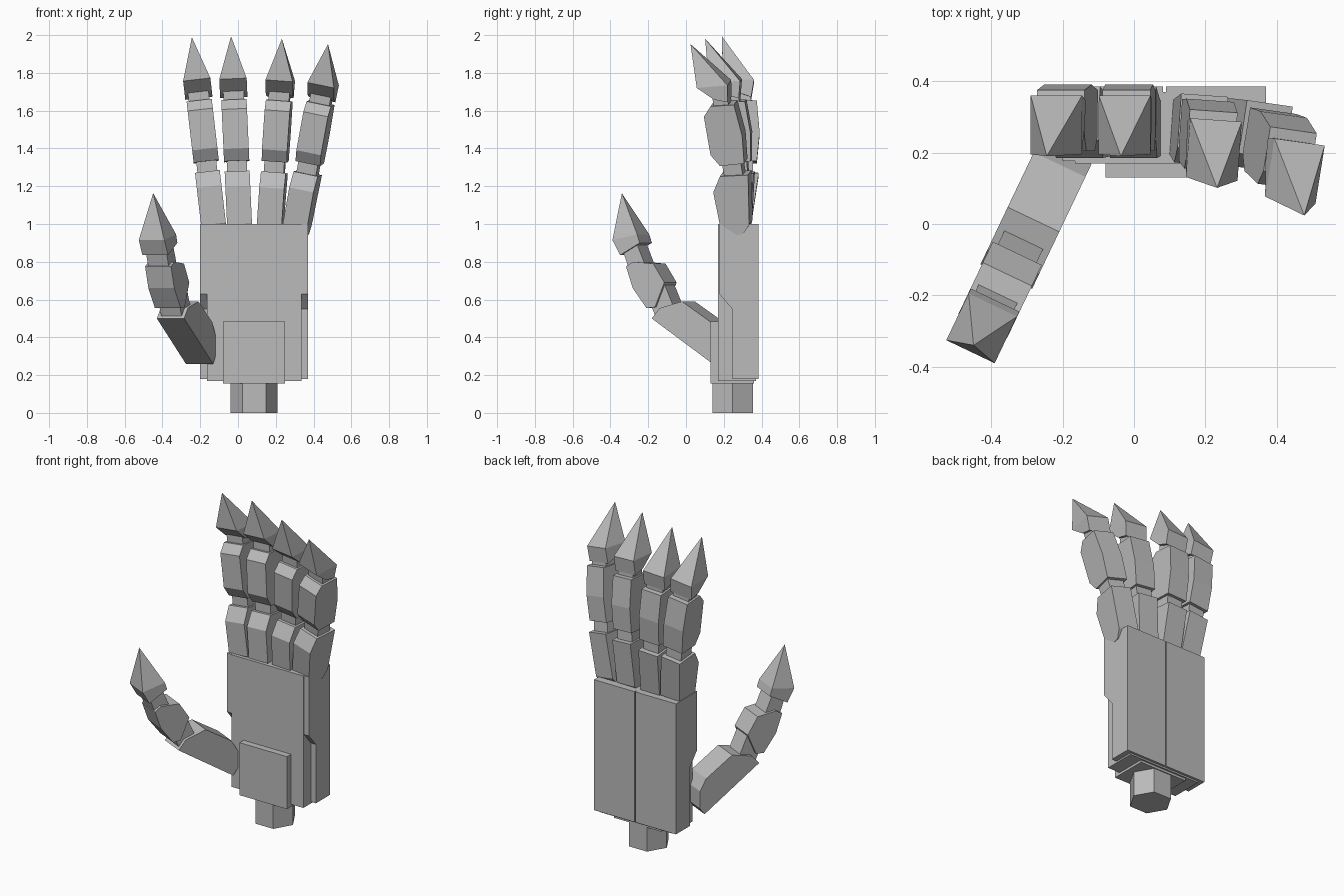
import bpy, bmesh, math
from mathutils import Matrix, Vector

cube = bpy.data.objects.get("Cube")
if cube:
    bpy.data.objects.remove(cube, do_unlink=True)

GREY = (0.5, 0.5, 0.5, 1)
metal = bpy.data.materials.new("plain_grey")
metal.use_nodes = True
metal.diffuse_color = GREY
metal.node_tree.nodes["Principled BSDF"].inputs["Base Color"].default_value = GREY


def finish(name, bm, matrix):
    bm.transform(matrix)
    bmesh.ops.recalc_face_normals(bm, faces=bm.faces)
    mesh = bpy.data.meshes.new(name)
    bm.to_mesh(mesh)
    bm.free()
    mesh.materials.append(metal)
    obj = bpy.data.objects.new(name, mesh)
    bpy.context.collection.objects.link(obj)


def slab(name, profile, x0, x1, matrix=Matrix()):
    """Extrude a side profile of (y, z) points from x0 to x1."""
    bm = bmesh.new()
    face = bm.faces.new([bm.verts.new((x0, y, z)) for y, z in profile])
    new = bmesh.ops.extrude_face_region(bm, geom=[face])["geom"]
    for v in new:
        if isinstance(v, bmesh.types.BMVert):
            v.co.x = x1
    finish(name, bm, matrix)


def claw(name, profile, tip, width, matrix):
    """Short block whose top is drawn out to a point."""
    bm = bmesh.new()
    for y, z in profile:
        for x in (-width / 2, width / 2):
            bm.verts.new((x, y, z))
    bm.verts.new((0, *tip))
    bmesh.ops.convex_hull(bm, input=bm.verts[:])
    finish(name, bm, matrix)


def rect(y0, y1, z0, z1):
    return [(y0, z0), (y1, z0), (y1, z1), (y0, z1)]


# Palm: inner core, two stepped back shells, wrist pad
MID = 0.085
slab("palm_core", rect(0.17, 0.37, 0.17, 1.0), MID - 0.25, MID + 0.25)
shell = [(0.245, 0.18), (0.385, 0.18), (0.385, 1.0), (0.176, 1.0),
         (0.176, 0.63), (0.245, 0.55)]
for side, s in (("right", -1), ("left", 1)):
    slab(side + "_palm_shell", shell, MID + s * 0.004, MID + s * 0.285)
slab("wrist_pad", rect(0.13, 0.36, 0.155, 0.485), MID - 0.165, MID + 0.165)

# Hexagonal wrist peg
bm = bmesh.new()
bmesh.ops.create_cone(bm, cap_ends=True, segments=6, radius1=0.124, radius2=0.124, depth=0.16)
hexagon = Matrix.Translation((MID, 0.247, 0.08))
if max(v.co.x for v in bm.verts) < 0.12:
    hexagon = hexagon @ Matrix.Rotation(math.pi / 6, 4, "Z")
finish("wrist_peg", bm, hexagon)

# Four fingers sharing one set of profiles
lower = [(0.19, 1.0), (0.185, 1.2), (0.235, 1.28), (0.385, 1.265), (0.345, 1.0),
         (0.305, 0.955), (0.22, 0.955)]
middle = [(0.205, 1.40), (0.245, 1.335), (0.375, 1.33), (0.39, 1.48), (0.375, 1.65),
          (0.25, 1.66), (0.205, 1.61)]
nail = [(0.195, 1.77), (0.275, 1.695), (0.345, 1.67), (0.36, 1.76)]
# name, base x, sideways lean, forward tilt, twist
fingers = [("index", -0.13, -0.115, 0, 0), ("middle", 0.008, -0.045, 0, 0),
           ("ring", 0.172, 0.068, 0.09, -0.07), ("little", 0.316, 0.18, 0.17, -0.14)]
for name, x, lean, tilt, twist in fingers:
    m = (Matrix.Translation((x, 0.28, 1.0)) @ Matrix.Rotation(lean, 4, "Y")
         @ Matrix.Rotation(tilt, 4, "X") @ Matrix.Rotation(twist, 4, "Z")
         @ Matrix.Translation((0, -0.28, -1.0)))
    slab(name + "_finger_lower", lower, -0.066, 0.066, m)
    slab(name + "_finger_knuckle", rect(0.255, 0.355, 1.22, 1.40), -0.053, 0.053, m)
    slab(name + "_finger_middle", middle, -0.067, 0.067, m)
    slab(name + "_finger_tip_joint", rect(0.265, 0.345, 1.6, 1.72), -0.055, 0.055, m)
    claw(name + "_finger_claw", nail, (0.19, 1.995), 0.145, m)

# Thumb, swung out to the front right
m = Matrix.Translation((-0.234, 0.112, 0)) @ Matrix.Rotation(2.697, 4, "Z")
thumb_base = [(-0.07, 0.26), (0.287, 0.5), (0.24, 0.555), (0.11, 0.59), (-0.06, 0.48),
              (-0.1, 0.41), (-0.1, 0.3)]
thumb_middle = [(0.27, 0.56), (0.32, 0.555), (0.4, 0.66), (0.44, 0.775), (0.4, 0.8),
                (0.28, 0.79), (0.215, 0.69), (0.245, 0.62)]
slab("thumb_base", thumb_base, -0.08, 0.08, m)
slab("thumb_knuckle", [(0.15, 0.52), (0.27, 0.5), (0.34, 0.66), (0.23, 0.7)], -0.06, 0.06, m)
slab("thumb_middle", thumb_middle, -0.076, 0.076, m)
slab("thumb_tip_joint", [(0.33, 0.77), (0.43, 0.76), (0.47, 0.87), (0.39, 0.91)], -0.06, 0.06, m)
claw("thumb_claw", [(0.52, 0.915), (0.475, 0.835), (0.36, 0.9), (0.375, 0.945)],
     (0.5, 1.163), 0.15, m)
